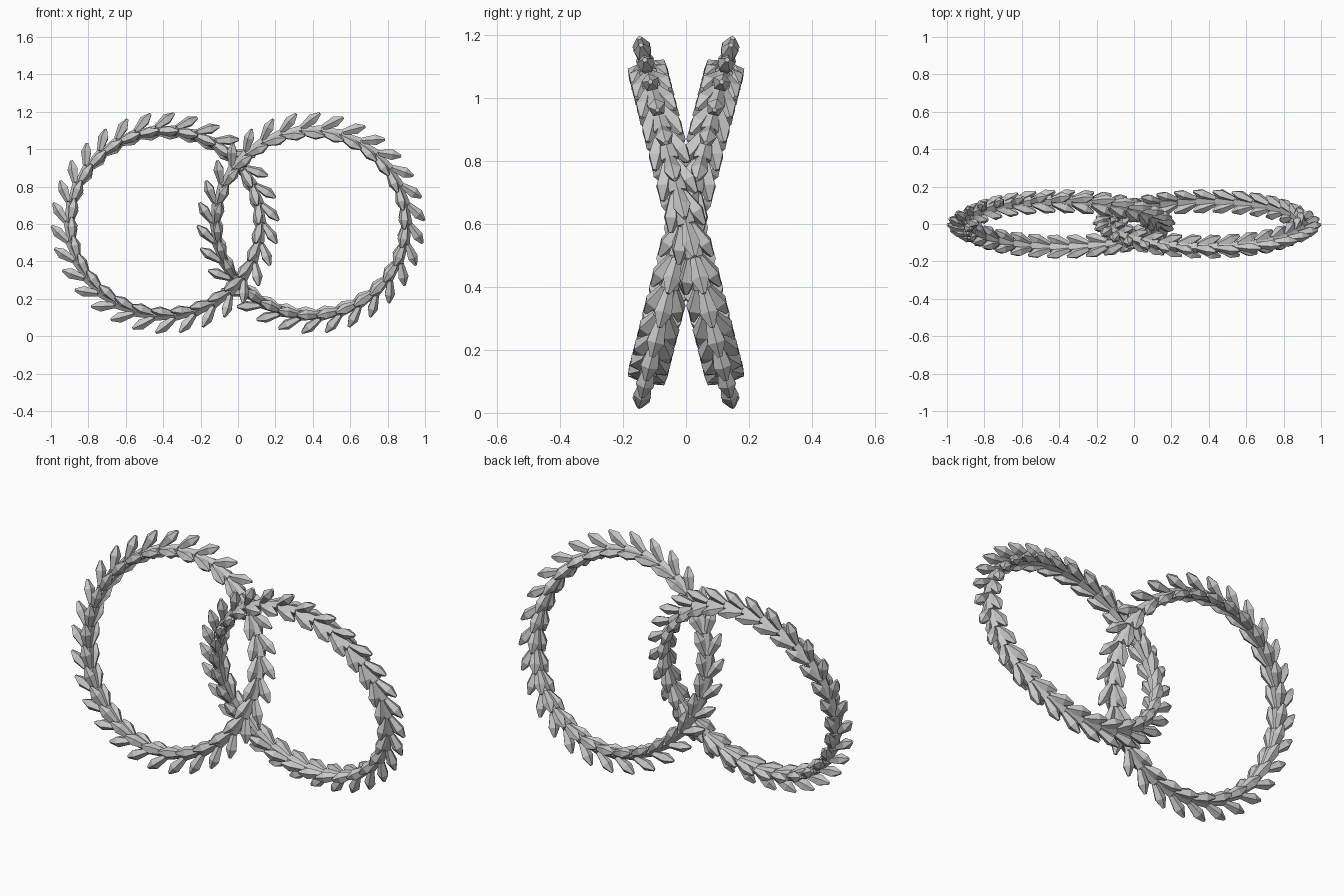
import bpy, bmesh
from math import radians, cos, sin, tau, pi
from mathutils import Matrix, Vector

cube = bpy.data.objects.get("Cube")
if cube:
    bpy.data.objects.remove(cube, do_unlink=True)

STATIONS = 30
CORE_RADIUS = 0.512
TILT = radians(14.2)

grey = bpy.data.materials.new("stone grey")
grey.use_nodes = True
colour = (0.58, 0.58, 0.58, 1)
grey.diffuse_color = colour
grey.node_tree.nodes["Principled BSDF"].inputs["Base Color"].default_value = colour

# (height, radius) profiles
LEAF = [(0.01, 0.016), (0.085, 0.03), (0.133, 0.008)]
STEM = [(-0.01, 0.02), (0.112, 0.03)]


def lathe(bm, profile, sides, matrix):
    """Closed faceted solid from a profile around local z."""
    rings = []
    for z, r in profile:
        rings.append([bm.verts.new(matrix @ Vector((r * cos(tau * i / sides),
                                                    r * sin(tau * i / sides), z)))
                      for i in range(sides)])
    for low, high in zip(rings, rings[1:]):
        for i in range(sides):
            j = (i + 1) % sides
            bm.faces.new((low[i], low[j], high[j], high[i]))
    bm.faces.new(rings[0][::-1])
    bm.faces.new(rings[-1])


def station_matrix(angle):
    """Local x points outward, local z runs along the ring."""
    out = Vector((cos(angle), 0, sin(angle)))
    along = Vector((sin(angle), 0, -cos(angle)))
    side = along.cross(out)
    basis = Matrix((out, side, along)).transposed().to_4x4()
    return Matrix.Translation(out * CORE_RADIUS) @ basis


# One wreath: a stem piece and three splayed leaves at each station
bm = bmesh.new()
for k in range(STATIONS):
    place = station_matrix(tau * k / STATIONS)
    lean = Matrix.Rotation(-pi / STATIONS, 4, 'Y')
    lathe(bm, STEM, 5, place @ lean)
    for turn, splay in ((0, 33), (117, 22), (243, 22)):
        leaf = (place @ Matrix.Rotation(radians(turn), 4, 'Z')
                @ Matrix.Translation((0.012, 0, 0))
                @ Matrix.Rotation(radians(splay), 4, 'Y'))
        lathe(bm, LEAF, 5, leaf)
bmesh.ops.recalc_face_normals(bm, faces=bm.faces)
mesh = bpy.data.meshes.new("leaf_ring")
bm.to_mesh(mesh)
bm.free()
mesh.materials.append(grey)

# Two interlocked wreaths leaning opposite ways
for name, sign in (("right_leaf_ring", -1), ("left_leaf_ring", 1)):
    ring = bpy.data.objects.new(name, mesh)
    ring.location = (0.39 * sign, 0, 0.605)
    ring.rotation_euler = (TILT * sign, 0, 0)
    bpy.context.scene.collection.objects.link(ring)
